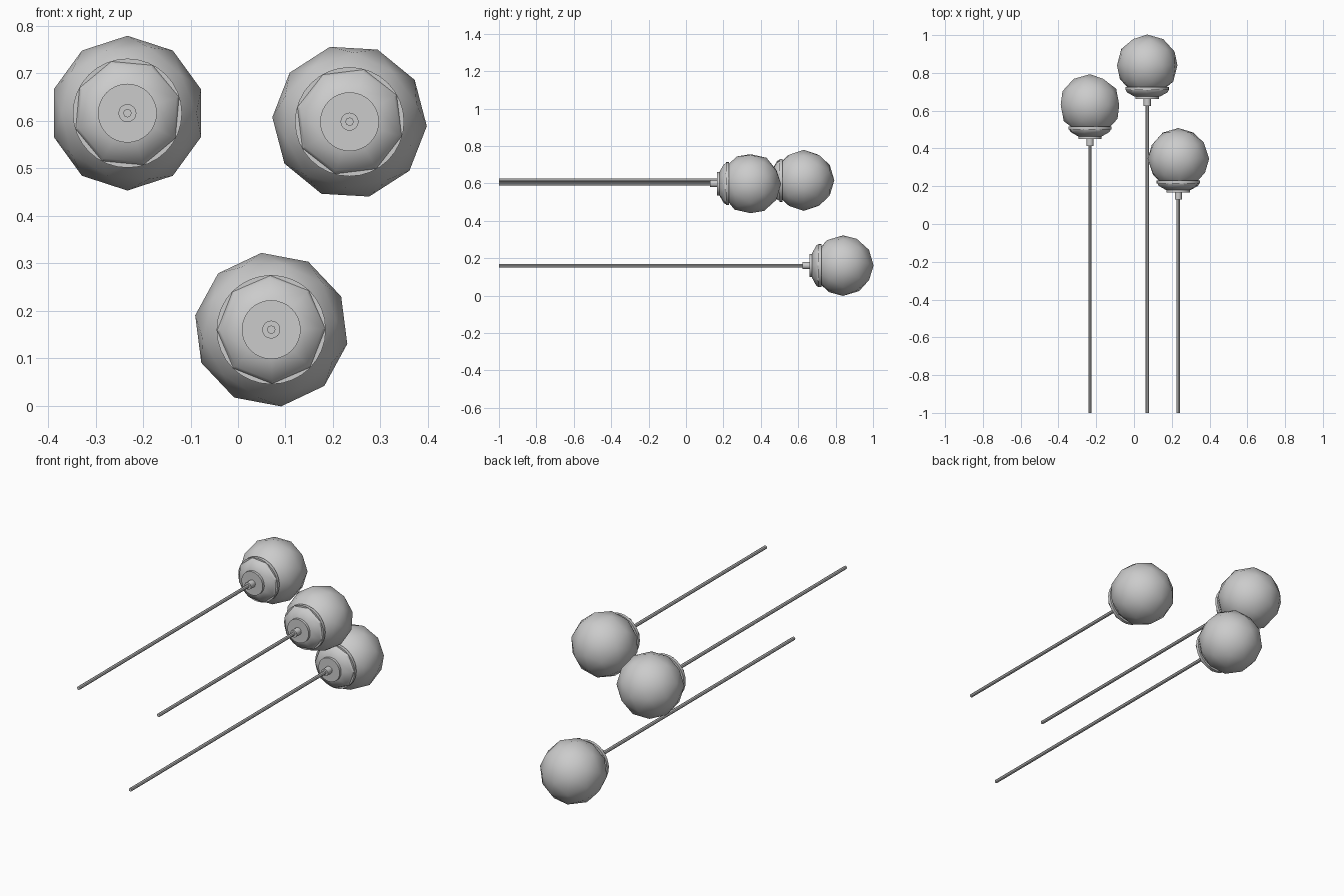
import bpy, bmesh, math
from mathutils import Matrix, Euler

if "Cube" in bpy.data.objects:
    bpy.data.objects.remove(bpy.data.objects["Cube"])

# lamp centres: x, y of globe centre, z, globe twist
LAMPS = [(-0.233, 0.63, 0.616, 0.0),
         (0.07, 0.84, 0.16, 0.5),
         (0.235, 0.345, 0.598, 1.0)]


def finish(bm, name, loc, angle):
    bmesh.ops.recalc_face_normals(bm, faces=bm.faces)
    me = bpy.data.meshes.new(name)
    bm.to_mesh(me)
    bm.free()
    ob = bpy.data.objects.new(name, me)
    ob.location = loc
    bpy.context.collection.objects.link(ob)
    bpy.ops.object.select_all(action='DESELECT')
    ob.select_set(True)
    bpy.context.view_layer.objects.active = ob
    bpy.ops.object.shade_smooth_by_angle(angle=math.radians(angle))
    return ob


def lathe(name, loc, profile, sides, twist=0.0):
    """Closed turned solid about the y axis; profile is (radius, y)."""
    bm = bmesh.new()
    rings = []
    for r, y in profile:
        rings.append([bm.verts.new((r * math.cos(twist + 2 * math.pi * i / sides), y,
                                    r * math.sin(twist + 2 * math.pi * i / sides)))
                      for i in range(sides)])
    for a, b in zip(rings, rings[1:]):
        for i in range(sides):
            j = (i + 1) % sides
            bm.faces.new((a[i], a[j], b[j], b[i]))
    bm.faces.new(rings[0])
    bm.faces.new(rings[-1])
    return finish(bm, name, loc, 35)


def globe(name, loc, twist):
    """Low-poly glass ball, cut open where it meets the neck."""
    bm = bmesh.new()
    bmesh.ops.create_icosphere(bm, subdivisions=2, radius=0.163)
    bmesh.ops.transform(bm, matrix=Euler((math.pi / 2, twist, 0)).to_matrix().to_4x4(),
                        verts=bm.verts)
    bmesh.ops.bisect_plane(bm, geom=bm.verts[:] + bm.edges[:] + bm.faces[:],
                           plane_co=(0, -0.115, 0), plane_no=(0, -1, 0), clear_outer=True)
    return finish(bm, name, loc, 60)


for n, (x, y, z, twist) in enumerate(LAMPS, 1):
    loc = (x, y, z)
    globe(f"globe_{n}", loc, twist)
    # round band at the globe opening
    lathe(f"band_{n}", loc, [(0.115, -0.131), (0.115, -0.115)], 32)
    # faceted neck tapering to the cap
    lathe(f"neck_{n}", loc, [(0.114, -0.131), (0.108, -0.143), (0.066, -0.166)], 8, twist + 0.3)
    # flat cap disc and cable socket
    lathe(f"cap_{n}", loc, [(0.062, -0.179), (0.062, -0.16)], 32)
    lathe(f"socket_{n}", loc, [(0.019, -0.216), (0.019, -0.178)], 16)
    # long hanging rod
    lathe(f"rod_{n}", loc, [(0.009, -1.0 - y), (0.009, -0.21)], 8)
